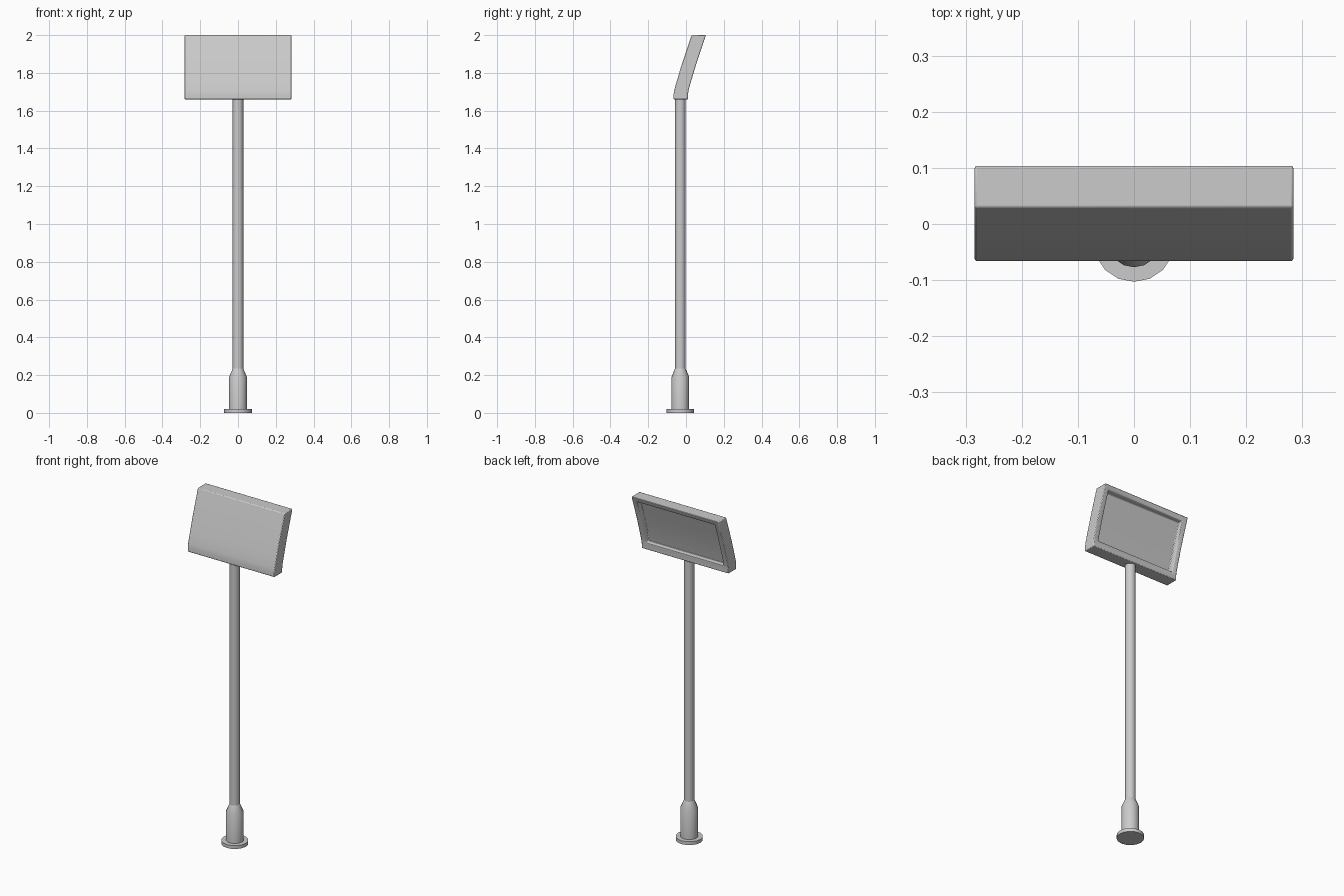
import bpy, bmesh, math

if "Cube" in bpy.data.objects:
    bpy.data.objects.remove(bpy.data.objects["Cube"])

POLE_Y = -0.03


def finish(name, bm, angle=35):
    bmesh.ops.recalc_face_normals(bm, faces=bm.faces)
    mesh = bpy.data.meshes.new(name)
    bm.to_mesh(mesh)
    bm.free()
    obj = bpy.data.objects.new(name, mesh)
    bpy.context.collection.objects.link(obj)
    bpy.ops.object.select_all(action='DESELECT')
    obj.select_set(True)
    bpy.context.view_layer.objects.active = obj
    bpy.ops.object.shade_smooth_by_angle(angle=math.radians(angle))
    return obj


def lathe(name, profile, sides=16):
    """Capped solid of revolution around the pole axis from (radius, z) pairs."""
    bm = bmesh.new()
    rings = [[bm.verts.new((r * math.cos(2 * math.pi * i / sides),
                            POLE_Y + r * math.sin(2 * math.pi * i / sides), z))
              for i in range(sides)] for r, z in profile]
    for a, b in zip(rings, rings[1:]):
        for i in range(sides):
            j = (i + 1) % sides
            bm.faces.new((a[i], a[j], b[j], b[i]))
    bm.faces.new(rings[0])
    bm.faces.new(rings[-1])
    return finish(name, bm)


def slab(name, profile, half_width, depth):
    """Solid with a bent (y, z) side profile, given depth in y and width in x."""
    bm = bmesh.new()
    w = half_width
    rows = [[bm.verts.new(p) for p in ((-w, y, z), (w, y, z),
                                       (w, y + depth, z), (-w, y + depth, z))]
            for y, z in profile]
    for a, b in zip(rows, rows[1:]):
        for i in range(4):
            j = (i + 1) % 4
            bm.faces.new((a[i], a[j], b[j], b[i]))
    bm.faces.new(rows[0])
    bm.faces.new(rows[-1])
    return finish(name, bm)


# Foot plate, thick lower sleeve with tapered shoulder, and slim pole
lathe("base_plate", [(0.073, 0), (0.073, 0.02)])
lathe("lower_sleeve", [(0.047, 0.02), (0.047, 0.19), (0.028, 0.235)])
lathe("pole", [(0.028, 0.23), (0.028, 1.668)])

# Leaning panel with a bend near the bottom
panel = slab("panel", [(-0.066, 1.66), (-0.066, 1.685), (-0.062, 1.71),
                       (-0.047, 1.763), (-0.021, 1.85), (0.029, 2.0)],
             0.284, 0.076)

# Shallow recess in the back, leaving a raised frame
cutter = slab("recess_cutter", [(-0.019, 1.70), (-0.004, 1.763),
                                (0.022, 1.85), (0.063, 1.973)], 0.254, 0.1)
cutter.hide_render = True
cutter.hide_set(True)
cut = panel.modifiers.new("recess", 'BOOLEAN')
cut.operation = 'DIFFERENCE'
cut.solver = 'EXACT'
cut.object = cutter

# Slightly softened frame edges
bevel = panel.modifiers.new("soft_edges", 'BEVEL')
bevel.width = 0.004
bevel.segments = 2
bevel.limit_method = 'ANGLE'
bevel.angle_limit = math.radians(40)
